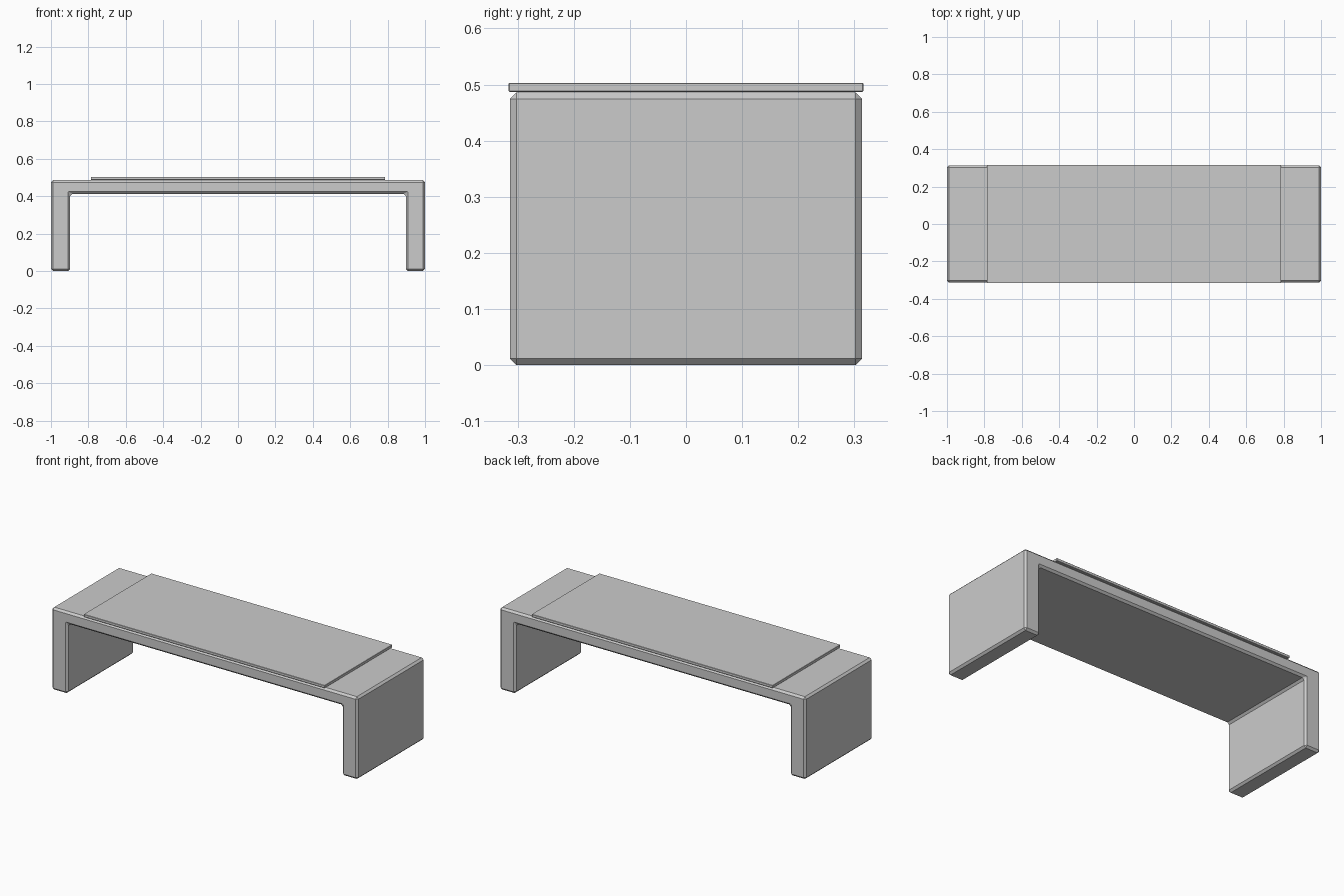
import bpy, bmesh

if "Cube" in bpy.data.objects:
    bpy.data.objects.remove(bpy.data.objects["Cube"])


def finish(bm, name, bevel):
    """Turn a bmesh into an object with single-segment chamfered edges."""
    bmesh.ops.recalc_face_normals(bm, faces=bm.faces)
    mesh = bpy.data.meshes.new(name)
    bm.to_mesh(mesh)
    bm.free()
    ob = bpy.data.objects.new(name, mesh)
    bpy.context.collection.objects.link(ob)
    mod = ob.modifiers.new("chamfer", 'BEVEL')
    mod.width = bevel
    mod.segments = 1
    mod.limit_method = 'ANGLE'
    return ob


def extrude_profile(name, profile, y0, y1, bevel):
    """Extrude an x-z outline along y."""
    bm = bmesh.new()
    face = bm.faces.new([bm.verts.new((x, y0, z)) for x, z in profile])
    ext = bmesh.ops.extrude_face_region(bm, geom=[face])
    verts = [v for v in ext["geom"] if isinstance(v, bmesh.types.BMVert)]
    bmesh.ops.translate(bm, vec=(0, y1 - y0, 0), verts=verts)
    return finish(bm, name, bevel)


# Bench frame: top and both side panels as one bridge-shaped profile
half = [(0.897, 0.413), (0.897, 0), (1.0, 0), (1.0, 0.486)]
bridge = half + [(-x, z) for x, z in reversed(half)]
extrude_profile("bench_frame", bridge, -0.314, 0.314, 0.0115)

# Thin pad lying on the top
pad = [(-0.787, 0.487), (0.787, 0.487), (0.787, 0.503), (-0.787, 0.503)]
extrude_profile("seat_pad", pad, -0.316, 0.316, 0.0015)
